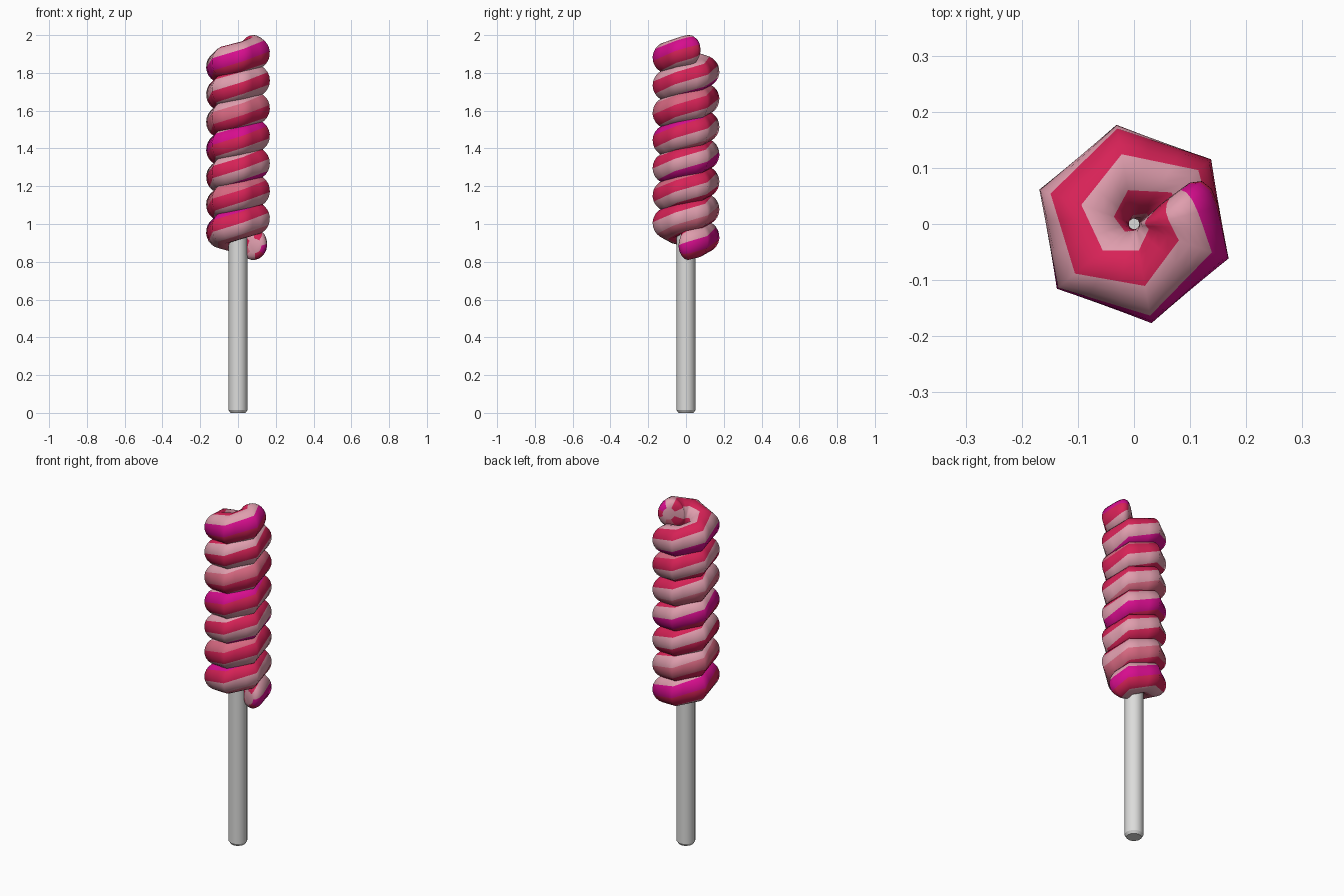
import bpy, bmesh, math
from mathutils import Vector

if "Cube" in bpy.data.objects:
    bpy.data.objects.remove(bpy.data.objects["Cube"])


def material(name, rgb):
    m = bpy.data.materials.new(name)
    m.diffuse_color = (*rgb, 1)
    m.use_nodes = True
    m.node_tree.nodes["Principled BSDF"].inputs["Base Color"].default_value = m.diffuse_color
    return m


crimson = material("crimson", (0.68, 0.016, 0.095))
pink = material("light pink", (0.74, 0.34, 0.42))
rose = material("rose pink", (0.68, 0.14, 0.22))
magenta = material("magenta", (0.68, 0.004, 0.27))
white = material("stick white", (0.72, 0.72, 0.71))


def finish(bm, name, mats, angle):
    bmesh.ops.recalc_face_normals(bm, faces=bm.faces)
    me = bpy.data.meshes.new(name)
    bm.to_mesh(me)
    bm.free()
    ob = bpy.data.objects.new(name, me)
    bpy.context.collection.objects.link(ob)
    for m in mats:
        me.materials.append(m)
    bpy.ops.object.select_all(action='DESELECT')
    ob.select_set(True)
    bpy.context.view_layer.objects.active = ob
    bpy.ops.object.shade_smooth_by_angle(angle=math.radians(angle))
    return ob


# Twisted candy: round rope wound on a six-sided helix
HELIX_R, ROPE_R, PITCH, Z_TOP = 0.0945, 0.085, 0.146, 1.905
LAST, SIDES = 41, 24
TWIST = 110 / 360          # stripe turn per degree of winding


def rope_point(k, j, scale):
    """Point j of the rope ring at helix corner k (corner 41 is the last full one)."""
    theta = -20 + 60 * (k - LAST)
    phi = math.radians(75 + 15 * j + (theta + 90) * TWIST)
    r = HELIX_R + scale * ROPE_R * math.cos(phi)
    t = math.radians(theta)
    z = Z_TOP + PITCH * (k - LAST) / 6 + scale * ROPE_R * math.sin(phi)
    return Vector((r * math.cos(t), r * math.sin(t), z))


# stations along the rope (corner position, thickness), rounded at both ends
stations = [(-0.95, 0.45), (-0.87, 0.7), (-0.75, 0.9), (-0.58, 1.0)]
stations += [(i / 3, 1.0) for i in range(LAST * 3 + 1)]
stations += [(LAST + 0.35, 1), (LAST + 0.55, 0.98), (LAST + 0.72, 0.9),
             (LAST + 0.85, 0.7), (LAST + 0.93, 0.4)]

bm = bmesh.new()
rings = []
for s, scale in stations:
    k = math.floor(s + 1e-6)
    u = s - k
    rings.append([bm.verts.new(rope_point(k, j, scale).lerp(rope_point(k + 1, j, scale), u))
                  for j in range(SIDES)])
# eight stripes: crimson, pink, crimson, rose, pink, crimson, magenta, pink
stripes = [0, 1, 0, 2, 1, 0, 3, 1]
for a, b in zip(rings, rings[1:]):
    for j in range(SIDES):
        n = (j + 1) % SIDES
        f = bm.faces.new((a[j], a[n], b[n], b[j]))
        f.material_index = stripes[j // 3]
for ring in (rings[0], rings[-1]):
    f = bm.faces.new(ring)
    f.material_index = 1
finish(bm, "twisted_candy", [crimson, pink, rose, magenta], 65)

# Stick: lathe profile with a small chamfer at each end
bm = bmesh.new()
loops = []
for r, z in [(0.04, 0), (0.05, 0.015), (0.05, 1.70), (0.04, 1.715)]:
    loops.append([bm.verts.new((r * math.cos(math.tau * i / 16), r * math.sin(math.tau * i / 16), z))
                  for i in range(16)])
for a, b in zip(loops, loops[1:]):
    for i in range(16):
        n = (i + 1) % 16
        bm.faces.new((a[i], a[n], b[n], b[i]))
bm.faces.new(loops[0])
bm.faces.new(loops[-1])
finish(bm, "stick", [white], 30)
